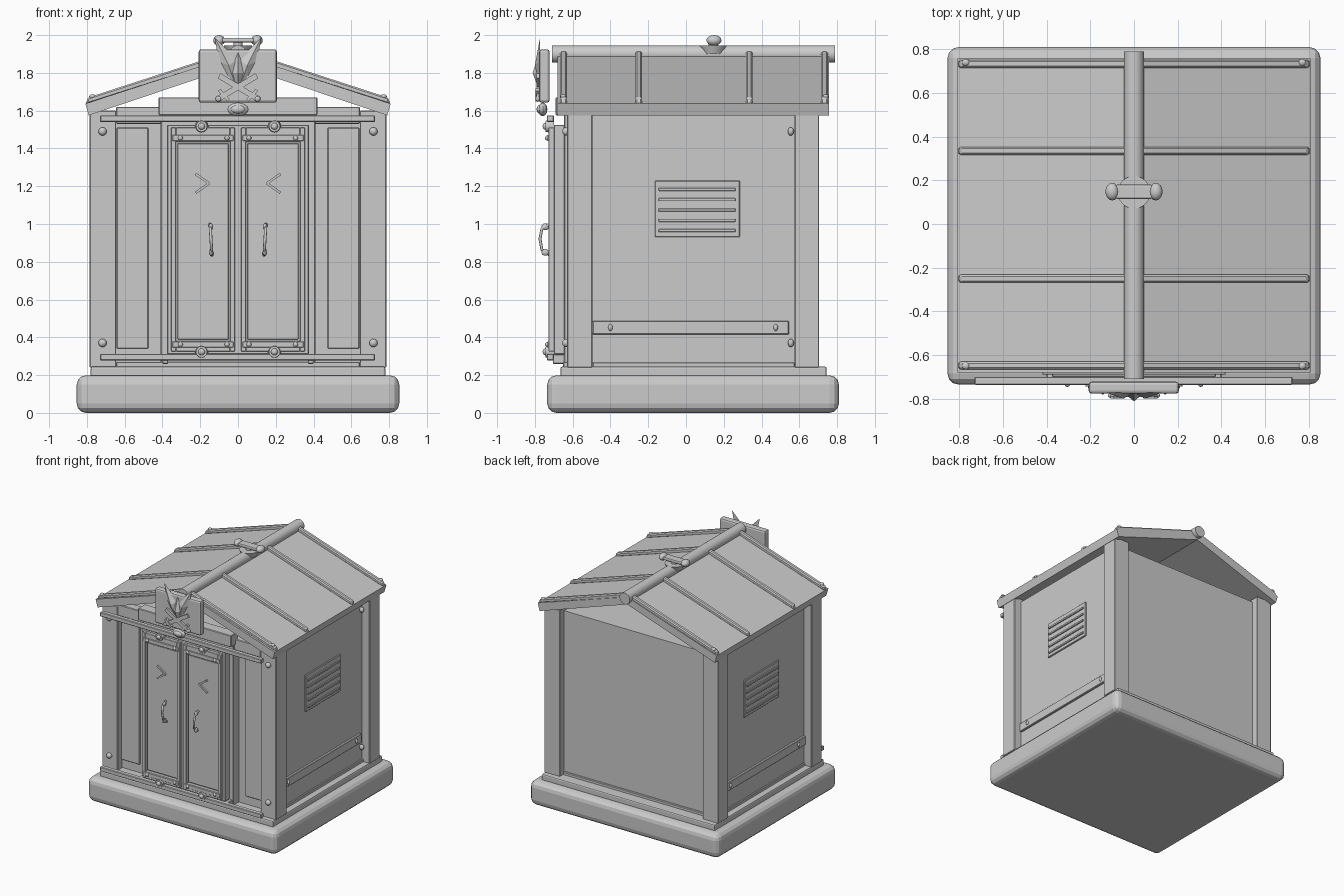
import bpy, bmesh, math
from mathutils import Vector

cube = bpy.data.objects.get("Cube")
if cube:
    bpy.data.objects.remove(cube, do_unlink=True)

grey = bpy.data.materials.new("plain_grey")
grey.use_nodes = True
grey.diffuse_color = (0.6, 0.6, 0.6, 1)
grey.node_tree.nodes["Principled BSDF"].inputs["Base Color"].default_value = (0.6, 0.6, 0.6, 1)


def finish(name, bm, bevel=0, segments=2, smooth=False):
    bmesh.ops.recalc_face_normals(bm, faces=bm.faces)
    mesh = bpy.data.meshes.new(name)
    bm.to_mesh(mesh)
    bm.free()
    mesh.materials.append(grey)
    ob = bpy.data.objects.new(name, mesh)
    bpy.context.collection.objects.link(ob)
    if bevel:
        mod = ob.modifiers.new("bevel", "BEVEL")
        mod.width, mod.segments = bevel, segments
    if smooth:
        bpy.ops.object.select_all(action="DESELECT")
        ob.select_set(True)
        bpy.context.view_layer.objects.active = ob
        bpy.ops.object.shade_smooth_by_angle(angle=math.radians(35))
    return ob


def box(name, x, y, z, bevel=0.004, segments=1):
    """Box from (low, high) ranges on each axis."""
    bm = bmesh.new()
    bmesh.ops.create_cube(bm, size=1)
    for v in bm.verts:
        v.co = [r[0] if c < 0 else r[1] for c, r in zip(v.co, (x, y, z))]
    return finish(name, bm, bevel, segments)


def flip(r, s):
    return r if s > 0 else (-r[1], -r[0])


def pair(name, x, y, z, bevel=0.004):
    for s, side in ((1, "left"), (-1, "right")):
        box(f"{side}_{name}", flip(x, s), y, z, bevel)


def prism(name, pts, y, bevel=0):
    """Outline in x and z, extruded along y."""
    bm = bmesh.new()
    face = bm.faces.new([bm.verts.new((px, y[0], pz)) for px, pz in pts])
    new = bmesh.ops.extrude_face_region(bm, geom=[face])["geom"]
    for v in new:
        if isinstance(v, bmesh.types.BMVert):
            v.co.y = y[1]
    return finish(name, bm, bevel, 1)


def ball(name, center, size):
    bm = bmesh.new()
    bmesh.ops.create_uvsphere(bm, u_segments=16, v_segments=8, radius=1)
    for v in bm.verts:
        v.co = Vector(center) + v.co * Vector(size)
    return finish(name, bm, smooth=True)


def rod(name, a, b, r1, r2=None, sides=24):
    a, b = Vector(a), Vector(b)
    bm = bmesh.new()
    bmesh.ops.create_cone(bm, cap_ends=True, segments=sides, radius1=r1,
                          radius2=r1 if r2 is None else r2, depth=(b - a).length)
    rot = (b - a).to_track_quat("Z", "Y")
    for v in bm.verts:
        v.co = rot @ v.co + (a + b) / 2
    return finish(name, bm, smooth=True)


def strip(name, a, b, y, width):
    """Flat bar between two x,z points."""
    a, b = Vector(a), Vector(b)
    n = (b - a).orthogonal().normalized() * width / 2
    return prism(name, [a + n, b + n, b - n, a - n], y)


# Foundation
box("foundation", (-0.854, 0.854), (-0.735, 0.81), (0, 0.199), 0.05, 3)
box("plinth", (-0.78, 0.78), (-0.665, 0.745), (0.19, 0.245), 0.01, 2)

# Recessed walls between corner posts
box("body_walls", (-0.717, 0.717), (-0.575, 0.648), (0.24, 1.575), 0)
pair("front_post", (0.645, 0.785), (-0.63, -0.495), (0.24, 1.6))
pair("back_post", (0.645, 0.785), (0.575, 0.705), (0.24, 1.6))
pair("wall_sill", (0.70, 0.73), (-0.495, 0.575), (0.24, 0.267))
box("back_sill", (-0.645, 0.645), (0.64, 0.662), (0.24, 0.267))

# Side vents, kick rails and bolts
pair("vent_plate", (0.70, 0.728), (-0.165, 0.285), (0.93, 1.23))
for i in range(5):
    z = 0.965 + i * 0.0545
    pair(f"vent_slat_{i}", (0.72, 0.737), (-0.145, 0.262), (z - 0.008, z + 0.008), 0.002)
pair("kick_rail", (0.70, 0.735), (-0.495, 0.545), (0.415, 0.487))
for s in (-1, 1):
    for y in (-0.4, 0.475):
        ball("rail_bolt", (s * 0.736, y, 0.452), (0.012, 0.012, 0.018))
    for z in (0.37, 1.49):
        ball("side_wall_bolt", (s * 0.727, 0.555, z), (0.02, 0.016, 0.022))
        ball("front_post_bolt", (s * 0.717, -0.635, z), (0.022, 0.02, 0.022))

# Front wall: beam, panels and jambs
box("front_beam", (-0.645, 0.645), (-0.63, -0.56), (1.53, 1.62))
box("door_lintel", (-0.42, 0.42), (-0.69, -0.6), (1.575, 1.67))
box("door_surround", (-0.41, 0.41), (-0.645, -0.56), (0.265, 1.6))
box("front_sill", (-0.645, 0.645), (-0.65, -0.56), (0.24, 0.27))
pair("side_panel", (0.475, 0.642), (-0.588, -0.56), (0.34, 1.51))
box("door_backing", (-0.375, 0.375), (-0.70, -0.62), (0.31, 1.525))
for z in (0.295, 1.557):
    box("track_rail", (-0.73, 0.725), (-0.737, -0.70), (z - 0.017, z + 0.018))
pair("rail_bracket", (0.37, 0.4), (-0.705, -0.6), (0.26, 0.31))

# Double doors, mirrored
for s in (-1, 1):
    def door(name, x, y, z, b=0.003):
        box("door_" + name, flip(x, s), y, z, b)
    door("outer_stile", (0.328, 0.355), (-0.728, -0.69), (0.325, 1.51))
    door("inner_stile", (0.016, 0.042), (-0.728, -0.69), (0.325, 1.51))
    door("top_frame", (0.042, 0.328), (-0.728, -0.69), (1.435, 1.51))
    door("bottom_frame", (0.042, 0.328), (-0.728, -0.69), (0.325, 0.38))
    door("panel", (0.05, 0.32), (-0.712, -0.69), (0.388, 1.427))
    for z in (0.362, 1.455):
        door("strap", (0.025, 0.347), (-0.734, -0.72), (z - 0.016, z + 0.016), 0.002)
        for x in (0.058, 0.305):
            ball("door_bolt", (s * x, -0.734, z), (0.013, 0.012, 0.013))
    # Round rosettes on the rails
    for z in (0.323, 1.517):
        rod("rosette_disk", (s * 0.193, -0.70, z), (s * 0.193, -0.745, z), 0.036, 0.029)
        ball("rosette_knob", (s * 0.193, -0.745, z), (0.018, 0.014, 0.018))
    # Chevron marks
    for dz in (-0.05, 0.05):
        strip("chevron_mark", (s * 0.153, 1.215), (s * 0.225, 1.215 + dz), (-0.724, -0.70), 0.013)
    # Bowed handles
    path = [(-0.72, 0.835), (-0.763, 0.865), (-0.773, 0.92), (-0.763, 0.975), (-0.72, 1.0)]
    curve = bpy.data.curves.new("door_handle", "CURVE")
    curve.dimensions = "3D"
    curve.bevel_depth, curve.bevel_resolution = 0.008, 2
    spline = curve.splines.new("POLY")
    spline.points.add(len(path) - 1)
    for p, (y, z) in zip(spline.points, path):
        p.co = (s * (0.143 + (z - 0.92) * 0.06), y, z, 1)
    curve.materials.append(grey)
    bpy.context.collection.objects.link(bpy.data.objects.new("door_handle", curve))
    for z in (0.85, 0.985):
        ball("handle_foot", (s * 0.143, -0.745, z), (0.011, 0.02, 0.018))

# Gabled roof with ribs
for s in (-1, 1):
    prism("roof_slab", [(0, 1.90), (s * 0.808, 1.637), (s * 0.79, 1.575), (0, 1.84)], (-0.68, 0.757))
    for y in (-0.648, -0.25, 0.335, 0.733):
        prism("roof_rib", [(0, 1.928), (s * 0.795, 1.669), (s * 0.807, 1.632), (0, 1.89)],
              (y - 0.018, y + 0.018), 0.008)
    for y in (-0.65, 0.74):
        ball("rib_bolt", (s * 0.77, y, 1.675), (0.018, 0.016, 0.012))
rod("ridge_pole", (0, -0.71, 1.9), (0, 0.79, 1.9), 0.046)

# Ridge ornament
rod("ornament_base", (0, 0.145, 1.9), (0, 0.145, 1.945), 0.058, 0.075)
box("ornament_bar", (-0.085, 0.085), (0.115, 0.18), (1.96, 1.986), 0.008, 2)
rod("ornament_stem", (0, 0.145, 1.935), (0, 0.145, 1.972), 0.025)
for s in (-1, 1):
    ball("ornament_knob", (s * 0.1, 0.148, 1.972), (0.031, 0.04, 0.028))

# Sign board and its oval boss
box("sign_board", (-0.208, 0.206), (-0.777, -0.722), (1.642, 1.925), 0.014, 2)
ball("oval_boss", (0, -0.758, 1.607), (0.056, 0.024, 0.036))
ball("oval_boss_center", (0, -0.775, 1.607), (0.038, 0.016, 0.022))


def faceted(name, pts, peak, back):
    """Outline raised to a single peak point."""
    bm = bmesh.new()
    ring = [bm.verts.new((x, back, z)) for x, z in pts]
    bm.faces.new(ring)
    top = bm.verts.new(peak)
    for a, b in zip(ring, ring[1:] + ring[:1]):
        bm.faces.new((a, b, top))
    return finish(name, bm)


# Pointed emblem with crossed blades
for s in (-1, 1):
    faceted("emblem_ear", [(s * 0.125, 1.99), (s * 0.045, 1.91), (0, 1.87), (0, 1.70),
                           (s * 0.055, 1.775), (s * 0.1, 1.86)], (s * 0.05, -0.80, 1.84), -0.772)
    strip("crossed_blade", (s * 0.1, 1.665), (-s * 0.1, 1.785), (-0.792, -0.775), 0.03)
    strip("blade_guard", (s * 0.1, 1.71), (s * 0.05, 1.655), (-0.798, -0.775), 0.018)
    ball("blade_pommel", (s * 0.103, -0.785, 1.663), (0.016, 0.012, 0.016))
faceted("emblem_face", [(0, 1.915), (0.045, 1.80), (0, 1.70), (-0.045, 1.80)], (0, -0.812, 1.80), -0.775)
